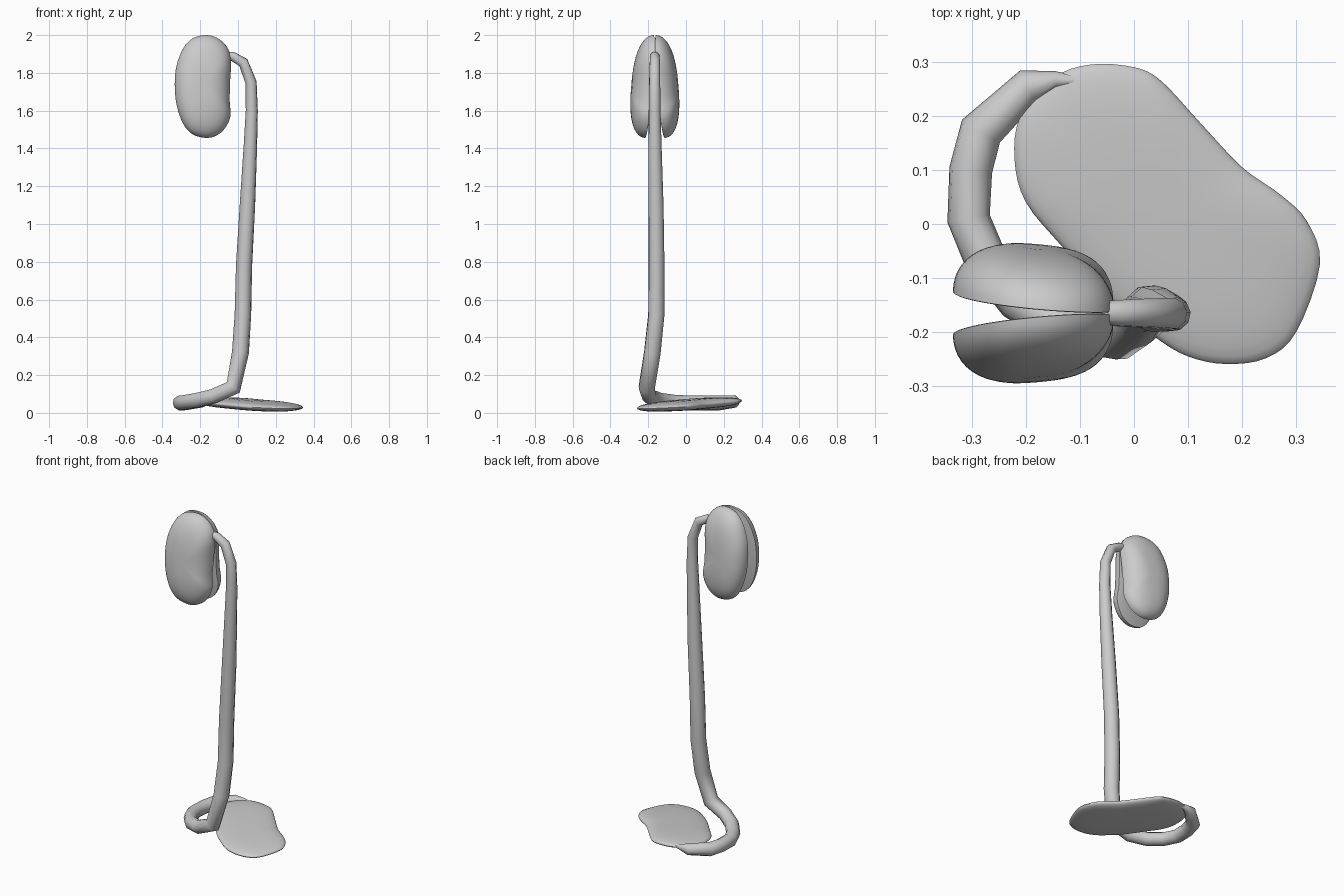
import bpy, bmesh, math
from mathutils import Vector

if "Cube" in bpy.data.objects:
    bpy.data.objects.remove(bpy.data.objects["Cube"])


def smooth_loop(pts, steps=4):
    """Closed Catmull-Rom loop through 2D points."""
    out, n = [], len(pts)
    for i in range(n):
        a, b, c, d = (Vector(pts[(i + k) % n]) for k in (-1, 0, 1, 2))
        for s in range(steps):
            t = s / steps
            out.append(0.5 * (2 * b + (c - a) * t + (2 * a - 5 * b + 4 * c - d) * t * t
                              + (3 * b - a - 3 * c + d) * t ** 3))
    return out


def pillow(name, outline, center, rings, place):
    """Stack scaled copies of an outline; rings = (scale, height), place maps to 3D."""
    c = Vector(center)
    bm = bmesh.new()
    loops = [[bm.verts.new(place(c + (p - c) * s, h)) for p in outline] for s, h in rings]
    n = len(outline)
    for lo, hi in zip(loops, loops[1:]):
        for i in range(n):
            j = (i + 1) % n
            bm.faces.new((lo[i], lo[j], hi[j], hi[i]))
    for loop, (s, h) in ((loops[0], rings[0]), (loops[-1], rings[-1])):
        tip = bm.verts.new(place(c, h))
        for i in range(n):
            bm.faces.new((loop[i], loop[(i + 1) % n], tip))
    bmesh.ops.recalc_face_normals(bm, faces=bm.faces)
    me = bpy.data.meshes.new(name)
    bm.to_mesh(me)
    bm.free()
    ob = bpy.data.objects.new(name, me)
    bpy.context.collection.objects.link(ob)
    shade(ob)
    return ob


def shade(ob):
    bpy.ops.object.select_all(action='DESELECT')
    ob.select_set(True)
    bpy.context.view_layer.objects.active = ob
    bpy.ops.object.shade_smooth_by_angle(angle=math.radians(50))


# Base: tilted pebble-shaped plate
base_outline = smooth_loop([
    (-0.08, 0.295), (0.0, 0.29), (0.05, 0.265), (0.12, 0.19), (0.2, 0.105), (0.27, 0.055),
    (0.32, 0.005), (0.344, -0.075), (0.3, -0.2), (0.245, -0.248), (0.17, -0.259),
    (0.1, -0.245), (0.04, -0.21), (-0.04, -0.145), (-0.13, -0.045), (-0.2, 0.04),
    (-0.221, 0.12), (-0.21, 0.2), (-0.15, 0.27)])
base_rings = []
for i in range(15):
    a = math.pi * (i - 7) / 15.5
    base_rings.append((math.cos(a) ** 0.6, 0.027 * math.sin(a)))
pillow("base", base_outline, (0.06, 0.02), base_rings,
       lambda p, h: (p.x, p.y, 0.046 - 0.04 * p.x + 0.055 * p.y + h))

# Stem: tapering tube hooking round the base and up to the head (x, y, z, radius)
path = [
    (-0.11, 0.265, 0.068, 0.010), (-0.145, 0.267, 0.067, 0.016), (-0.195, 0.255, 0.06, 0.033),
    (-0.283, 0.172, 0.053, 0.041), (-0.302, 0.1, 0.052, 0.04), (-0.306, 0.01, 0.053, 0.04),
    (-0.275, -0.065, 0.057, 0.04), (-0.215, -0.14, 0.067, 0.04), (-0.13, -0.195, 0.088, 0.04),
    (-0.025, -0.208, 0.135, 0.044), (0.013, -0.178, 0.32, 0.045), (0.026, -0.157, 0.52, 0.044),
    (0.032, -0.156, 0.78, 0.043), (0.05, -0.159, 1.1, 0.041), (0.065, -0.164, 1.4, 0.036),
    (0.073, -0.166, 1.6, 0.032), (0.069, -0.166, 1.75, 0.030), (0.028, -0.165, 1.855, 0.028),
    (-0.03, -0.165, 1.888, 0.025), (-0.06, -0.165, 1.89, 0.022)]
cu = bpy.data.curves.new("stem", 'CURVE')
cu.dimensions = '3D'
cu.bevel_depth = 1.0
cu.bevel_resolution = 3
cu.use_fill_caps = True
sp = cu.splines.new('POLY')
sp.points.add(len(path) - 1)
for pt, (x, y, z, r) in zip(sp.points, path):
    pt.co, pt.radius = (x, y, z, 1), r
stem = bpy.data.objects.new("stem", cu)
bpy.context.collection.objects.link(stem)
bpy.ops.object.select_all(action='DESELECT')
stem.select_set(True)
bpy.context.view_layer.objects.active = stem
bpy.ops.object.convert(target='MESH')
shade(bpy.context.view_layer.objects.active)

# Head: two domed kidney shells, hinged at the stem and opening away and downward
shell_outline = smooth_loop([
    (-0.17, 2.0), (-0.11, 1.985), (-0.06, 1.94), (-0.037, 1.87), (-0.042, 1.75),
    (-0.044, 1.65), (-0.04, 1.57), (-0.07, 1.505), (-0.115, 1.468), (-0.17, 1.456),
    (-0.24, 1.475), (-0.29, 1.53), (-0.325, 1.63), (-0.335, 1.74), (-0.325, 1.84),
    (-0.29, 1.93), (-0.24, 1.983)])
shell_rings = [(0.5, 0.0), (0.98, 0.0)]
for i in range(13):
    a = math.pi / 2 * i / 13
    shell_rings.append((math.cos(a) ** 0.8, 0.001 + 0.104 * math.sin(a)))


def shell_place(side):
    def place(p, h):
        u, v = (-0.04 - p.x) / 0.3, (2.0 - p.y) / 0.545
        gap = 0.03 * u * u + 0.045 * v * v
        return (p.x, -0.165 + side * (gap + h), p.y)
    return place


for name, side in (("front_shell", -1), ("back_shell", 1)):
    pillow(name, shell_outline, (-0.18, 1.73), shell_rings, shell_place(side))
